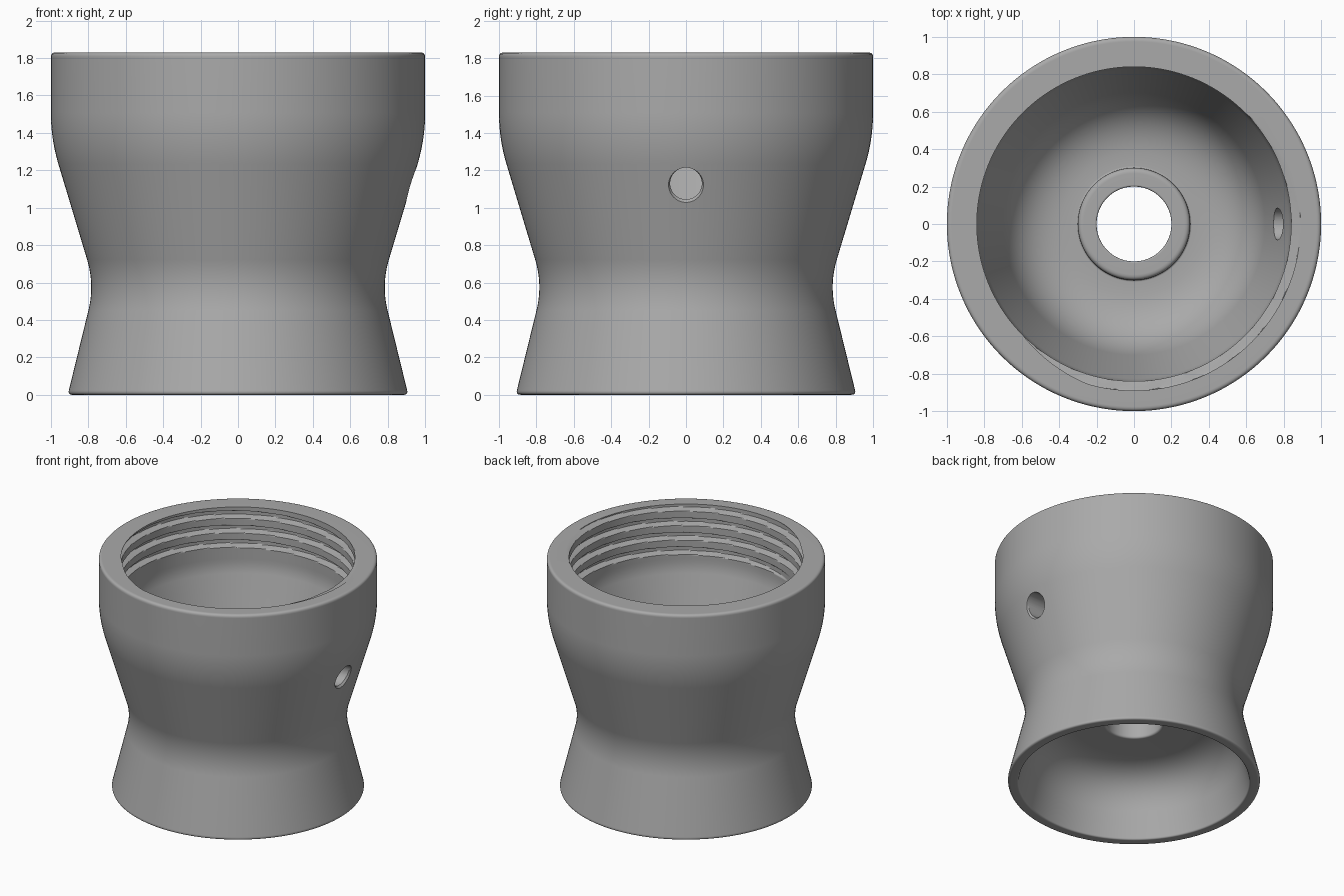
import bpy, bmesh, math
from mathutils import Vector

if "Cube" in bpy.data.objects:
    bpy.data.objects.remove(bpy.data.objects["Cube"], do_unlink=True)

SEGMENTS = 144
TOP, PITCH, CREST, DEPTH = 1.83, 0.115, 0.84, 0.05
THREAD_ROWS, THREAD_END, THREAD_TURNS = 90, 1.42, 3.2

grey = bpy.data.materials.new("plain grey")
grey.use_nodes = True
colour = (0.4, 0.4, 0.4, 1)
grey.diffuse_color = colour
grey.node_tree.nodes["Principled BSDF"].inputs["Base Color"].default_value = colour


def clamp(v):
    return max(0.0, min(1.0, v))


def rounded(corners):
    """Polyline of (radius, z, tangent length) with each corner rounded off."""
    points = []
    for i, (r, z, length) in enumerate(corners):
        p = Vector((r, z))
        if length == 0:
            points.append(p)
            continue
        a = p + (Vector(corners[i - 1][:2]) - p).normalized() * length
        b = p + (Vector(corners[(i + 1) % len(corners)][:2]) - p).normalized() * length
        steps = 12 if length > 0.05 else 5
        for k in range(steps + 1):
            t = k / steps
            points.append(a * (1 - t) ** 2 + p * 2 * t * (1 - t) + b * t * t)
    return points


def thread_radius(z, turn):
    """Helical groove cut into the mouth, fading out at its lower end."""
    u = (TOP - z) / PITCH + turn
    n = round(u)
    groove = clamp((0.25 - abs(u - n)) / 0.08)
    return CREST + DEPTH * groove * clamp((THREAD_TURNS - n + turn) * 10)


def new_object(name, bm):
    mesh = bpy.data.meshes.new(name)
    bmesh.ops.recalc_face_normals(bm, faces=bm.faces)
    bm.to_mesh(mesh)
    bm.free()
    mesh.materials.append(grey)
    ob = bpy.data.objects.new(name, mesh)
    bpy.context.collection.objects.link(ob)
    return ob


# Cross-section: outer wall, threaded mouth, bowl, central boss, lower hollow
outside = rounded([(0.83, 0, 0), (0.91, 0, 0.025), (0.766, 0.588, 0.14),
                   (1, 1.367, 0.14), (1, TOP, 0.025), (CREST, TOP, 0)])[1:-1]
inside = rounded([(CREST, THREAD_END, 0), (CREST, 1.36, 0.05), (0.62, 0.62, 0.28),
                  (0.3, 0.62, 0.01), (0.3, 0.72, 0.03), (0.2, 0.72, 0.01),
                  (0.2, 0.48, 0.02), (0.71, 0.48, 0.28), (0.83, 0, 0.012), (0.91, 0, 0)])[1:-1]
thread = [TOP + (THREAD_END - TOP) * k / THREAD_ROWS for k in range(THREAD_ROWS + 1)]

# Body turned around z
bm = bmesh.new()
columns = []
for s in range(SEGMENTS):
    turn = s / SEGMENTS
    angle = turn * math.tau - math.pi / 4
    ring = [tuple(p) for p in outside]
    ring += [(thread_radius(z, turn), z) for z in thread]
    ring += [tuple(p) for p in inside]
    columns.append([bm.verts.new((r * math.cos(angle), r * math.sin(angle), z)) for r, z in ring])
for s, col in enumerate(columns):
    nxt = columns[(s + 1) % SEGMENTS]
    for i in range(len(col)):
        j = (i + 1) % len(col)
        bm.faces.new((col[i], nxt[i], nxt[j], col[j]))
body = new_object("threaded_cup_body", bm)


# Side hole on the left wall with a flared mouth
def side_cutter(name, r1, r2, depth, centre, direction):
    cut = bmesh.new()
    bmesh.ops.create_cone(cut, cap_ends=True, segments=40, radius1=r1, radius2=r2, depth=depth)
    rot = Vector(direction).to_track_quat('Z', 'Y').to_matrix()
    bmesh.ops.rotate(cut, verts=cut.verts, cent=(0, 0, 0), matrix=rot)
    bmesh.ops.translate(cut, verts=cut.verts, vec=centre)
    ob = new_object(name, cut)
    ob.hide_render = True
    return ob


cutters = [side_cutter("hole_cutter", 0.085, 0.085, 0.6, (0.9, 0, 1.13), (1, 0, 0)),
           side_cutter("flare_cutter", 0.07, 0.13, 0.08, (0.93, 0, 1.12), (1, 0, -0.3))]
bpy.context.view_layer.objects.active = body
body.select_set(True)
for cutter in cutters:
    mod = body.modifiers.new("side_hole", 'BOOLEAN')
    mod.operation, mod.solver, mod.object = 'DIFFERENCE', 'EXACT', cutter
    bpy.ops.object.modifier_apply(modifier=mod.name)
    bpy.data.objects.remove(cutter, do_unlink=True)

# Smooth shading with crisp edges
bpy.ops.object.shade_smooth_by_angle(angle=math.radians(32))
normals = body.modifiers.new("even_normals", 'WEIGHTED_NORMAL')
normals.keep_sharp = True
